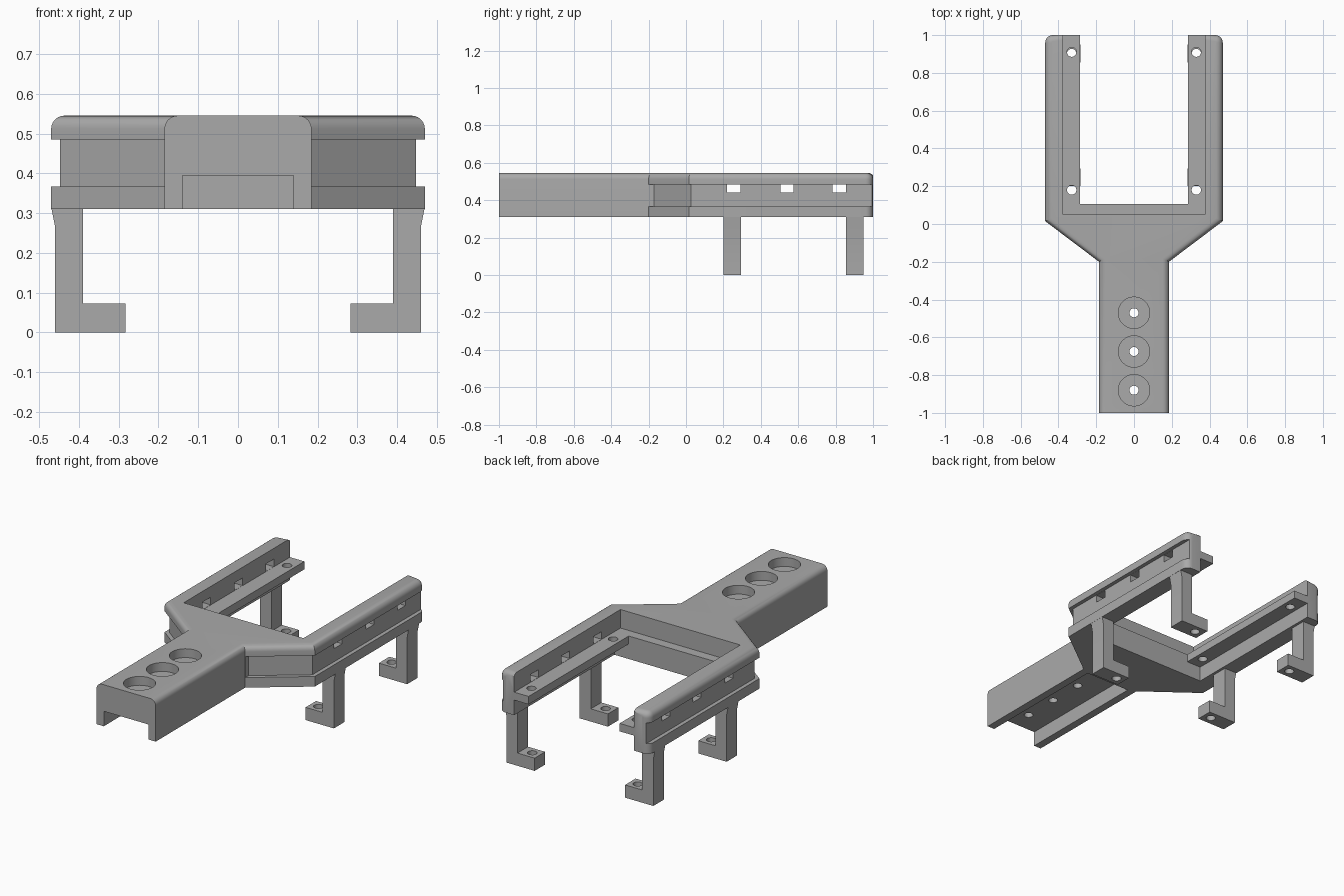
import bpy, bmesh, math

cube = bpy.data.objects.get("Cube")
if cube:
    bpy.data.objects.remove(cube, do_unlink=True)

GREY = (0.4, 0.4, 0.4, 1)
mat = bpy.data.materials.new("plain grey")
mat.use_nodes = True
mat.diffuse_color = GREY
mat.node_tree.nodes["Principled BSDF"].inputs["Base Color"].default_value = GREY

BOTTOM, TOP = 0.31, 0.545
LEDGE_LOW, LEDGE_TOP = 0.395, 0.44


def add(name, bm):
    """Turn a bmesh into a grey object."""
    bmesh.ops.recalc_face_normals(bm, faces=bm.faces)
    mesh = bpy.data.meshes.new(name)
    bm.to_mesh(mesh)
    bm.free()
    mesh.materials.append(mat)
    obj = bpy.data.objects.new(name, mesh)
    bpy.context.collection.objects.link(obj)
    return obj


def prism(points, low, high, axis="z"):
    """Extrude a flat outline along z, or an xz outline along y."""
    bm = bmesh.new()
    place = (lambda a, b: (a, b, low)) if axis == "z" else (lambda a, b: (a, low, b))
    face = bm.faces.new([bm.verts.new(place(a, b)) for a, b in points])
    new = bmesh.ops.extrude_face_region(bm, geom=[face])["geom"]
    shift = (0, 0, high - low) if axis == "z" else (0, high - low, 0)
    bmesh.ops.translate(bm, vec=shift, verts=[v for v in new if isinstance(v, bmesh.types.BMVert)])
    return bm


def box(x0, x1, y0, y1, z0, z1):
    return prism([(x0, y0), (x1, y0), (x1, y1), (x0, y1)], z0, z1)


def disc(x, y, radius, z0, z1, sides=32):
    turn = 2 * math.pi / sides
    return prism([(x + radius * math.cos(i * turn), y + radius * math.sin(i * turn))
                  for i in range(sides)], z0, z1)


def cut(target, bm):
    """Subtract a shape from the target and drop the cutter."""
    cutter = add("cutter", bm)
    cutter.hide_render = True
    mod = target.modifiers.new("cut", "BOOLEAN")
    mod.operation = "DIFFERENCE"
    mod.solver = "EXACT"
    mod.object = cutter
    bpy.context.view_layer.objects.active = target
    bpy.ops.object.modifier_apply(modifier=mod.name)
    bpy.data.objects.remove(cutter, do_unlink=True)


def smooth(obj):
    bpy.ops.object.select_all(action="DESELECT")
    obj.select_set(True)
    bpy.context.view_layer.objects.active = obj
    bpy.ops.object.shade_smooth_by_angle(angle=math.radians(30))


# Fork outline: handle, sloped shoulders and arms with rounded rear corners
r = 0.04
half = [(0.185, -1), (0.185, -0.2), (0.47, 0.015)]
half += [(0.47 - r + r * math.cos(a), 1 - r + r * math.sin(a))
         for a in (i * math.pi / 12 for i in range(7))]
bm = prism(half + [(-x, y) for x, y in reversed(half)], BOTTOM, TOP)

# Rounded top edge along the sides
rim = []
for e in bm.edges:
    mid = (e.verts[0].co + e.verts[1].co) / 2
    if min(v.co.z for v in e.verts) > TOP - 0.001 and abs(mid.y) < 0.9999:
        rim.append(e)
bmesh.ops.bevel(bm, geom=rim, offset=0.033, segments=6, profile=0.5,
                affect="EDGES", clamp_overlap=True)
body = add("fork_body", bm)

# Slot between the arms, ledge recess above it and open space below the ledges
cut(body, box(-0.285, 0.285, 0.105, 1.1, 0.2, 0.7))
cut(body, box(-0.375, 0.375, 0.05, 1.1, LEDGE_TOP, 0.7))
cut(body, box(-0.375, 0.375, 0.105, 1.1, 0.2, LEDGE_LOW))

# Channel under the handle
cut(body, box(-0.14, 0.14, -1.1, -0.22, 0.2, LEDGE_LOW))

# Outer groove around arms and shoulders
groove = [(0.448, 1.1), (0.448, 0.026), (0.1855, -0.172), (0.1855, -0.3), (0.6, -0.3), (0.6, 1.1)]
for s in (1, -1):
    cut(body, prism([(s * x, y) for x, y in groove], 0.367, 0.485))

# Windows through both arm walls
for y in (0.255, 0.54, 0.82):
    cut(body, box(-0.6, 0.6, y - 0.036, y + 0.036, LEDGE_TOP + 0.001, 0.484))

# Counterbored holes in the handle
for y in (-0.47, -0.675, -0.88):
    cut(body, disc(0, y, 0.083, TOP - 0.05, 0.7, 40))
    cut(body, disc(0, y, 0.024, 0.2, 0.7, 24))

# Screw holes in the ledges
for s in (1, -1):
    for y in (0.18, 0.91):
        cut(body, disc(s * 0.33, y, 0.025, 0.2, 0.7, 24))
smooth(body)

# Four legs with inward feet
leg = [(0.283, 0), (0.46, 0), (0.46, 0.265), (0.469, BOTTOM), (0.469, 0.32),
       (0.39, 0.32), (0.39, 0.072), (0.283, 0.072)]
for side, s in (("left", 1), ("right", -1)):
    for place, y in (("front", 0.247), ("rear", 0.902)):
        obj = add(f"{place}_{side}_leg",
                  prism([(s * x, z) for x, z in leg], y - 0.047, y + 0.047, "y"))
        cut(obj, disc(s * 0.33, y, 0.025, -0.1, 0.2, 24))
        smooth(obj)
